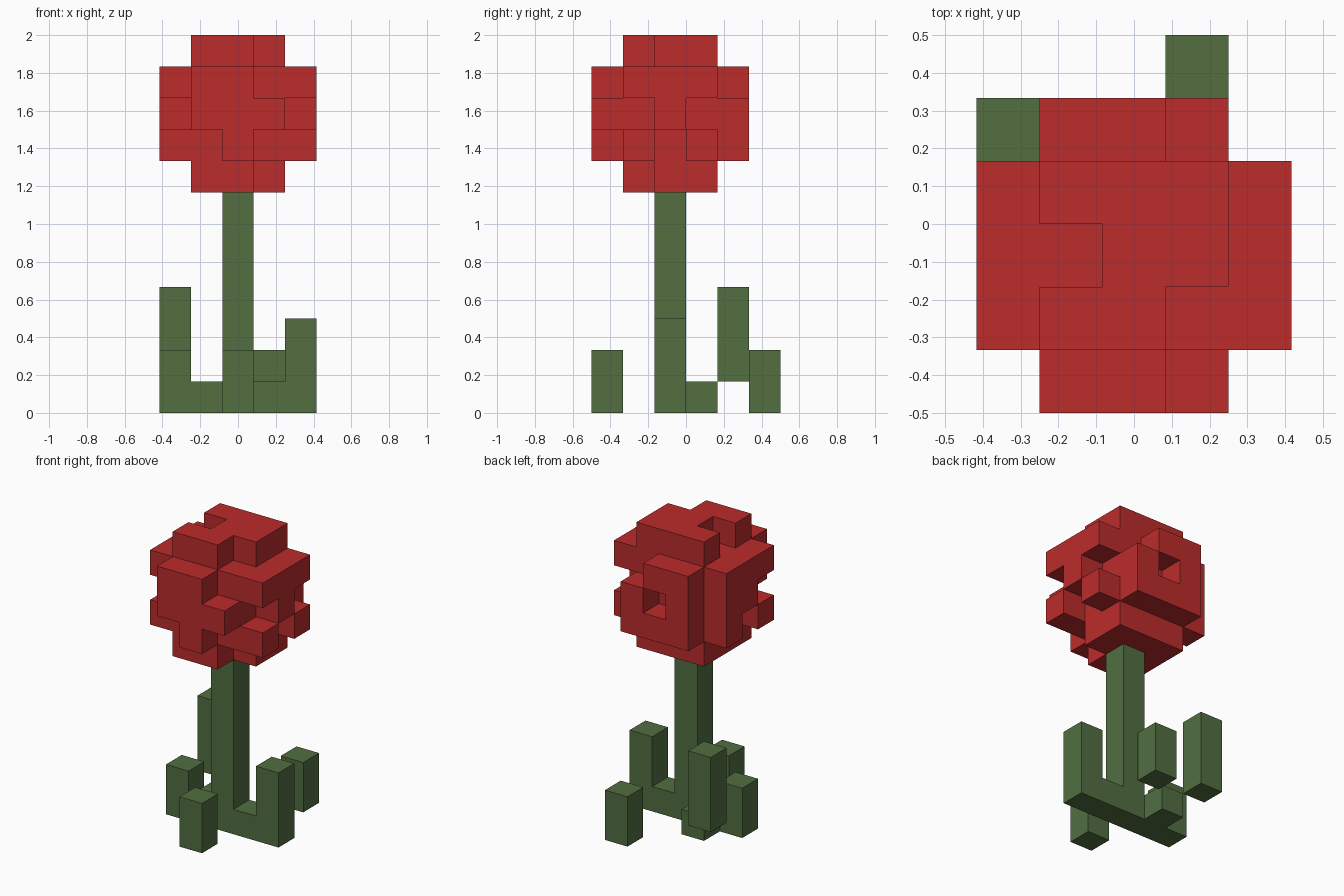
import bpy, bmesh, math
from mathutils import Vector

if "Cube" in bpy.data.objects:
    bpy.data.objects.remove(bpy.data.objects["Cube"], do_unlink=True)

CELL = 1 / 6                       # block size; the grid is 5 x 6 x 12 blocks
ORIGIN = Vector((-2.5, -3, 0))


def material(name, colour):
    m = bpy.data.materials.new(name)
    m.use_nodes = True
    m.diffuse_color = (*colour, 1)
    bsdf = m.node_tree.nodes["Principled BSDF"]
    bsdf.inputs["Base Color"].default_value = (*colour, 1)
    bsdf.inputs["Roughness"].default_value = 0.9
    return m


RED = material("petal red", (0.50, 0.025, 0.025))
GREEN = material("leaf green", (0.084, 0.156, 0.053))


def block(i, j, k):
    """Cells of a box; each argument is an index or an inclusive (low, high) pair."""
    spans = [range(a[0], a[1] + 1) if isinstance(a, tuple) else (a,) for a in (i, j, k)]
    return {(x, y, z) for x in spans[0] for y in spans[1] for z in spans[2]}


def build(name, cells, mat):
    """Join the cells into one shell, keeping only the exposed faces."""
    bm = bmesh.new()
    for cell in cells:
        for axis in range(3):
            for side in (-1, 1):
                n = Vector((0, 0, 0))
                n[axis] = side
                if tuple(int(c + d) for c, d in zip(cell, n)) in cells:
                    continue
                u, v = Vector((0, 0, 0)), Vector((0, 0, 0))
                u[(axis + 1) % 3] = 0.5
                v[(axis + 2) % 3] = 0.5 * side
                mid = Vector(cell) + Vector((0.5, 0.5, 0.5)) + n * 0.5 + ORIGIN
                bm.faces.new([bm.verts.new((mid + p) * CELL)
                              for p in (-u - v, u - v, u + v, -u + v)])
    bmesh.ops.remove_doubles(bm, verts=bm.verts, dist=1e-4)
    bmesh.ops.dissolve_limit(bm, angle_limit=math.radians(1),
                             verts=bm.verts, edges=bm.edges)
    mesh = bpy.data.meshes.new(name)
    bm.to_mesh(mesh)
    bm.free()
    mesh.materials.append(mat)
    bpy.context.collection.objects.link(bpy.data.objects.new(name, mesh))


# Stem with a low cross arm, its two upturned ends and a short root
build("stem", block(2, 2, (0, 6)) | block((0, 4), 2, 0) | block(0, 2, (0, 1))
      | block(4, 2, (0, 2)) | block(1, 3, 0), GREEN)

# Loose upright leaves around the stem
build("front_leaf", block(2, 0, (0, 1)), GREEN)
build("back_left_leaf", block(3, 5, (0, 1)), GREEN)
build("back_right_leaf", block(0, 4, (1, 3)), GREEN)

# Flower head: core, notched caps, then petals on the four sides
head = block((1, 3), (1, 3), (7, 11))
head -= block(3, 1, 7) | block(3, 1, 11) | block(1, 2, 11)
head |= block((1, 2), 0, 10) | block((1, 3), 0, 9) | block(2, 0, 8)        # front
head |= block((1, 2), 4, 10) | block(1, 4, 9) | block(3, 4, 9) | block((1, 3), 4, 8)  # back
for side in (0, 4):                                                        # left and right
    head |= block(side, (1, 3), 10) | block(side, 2, 9)
    head |= block(side, 1, 8) | block(side, 3, 8)
head |= block(0, 3, 9)
build("flower_head", head, RED)
